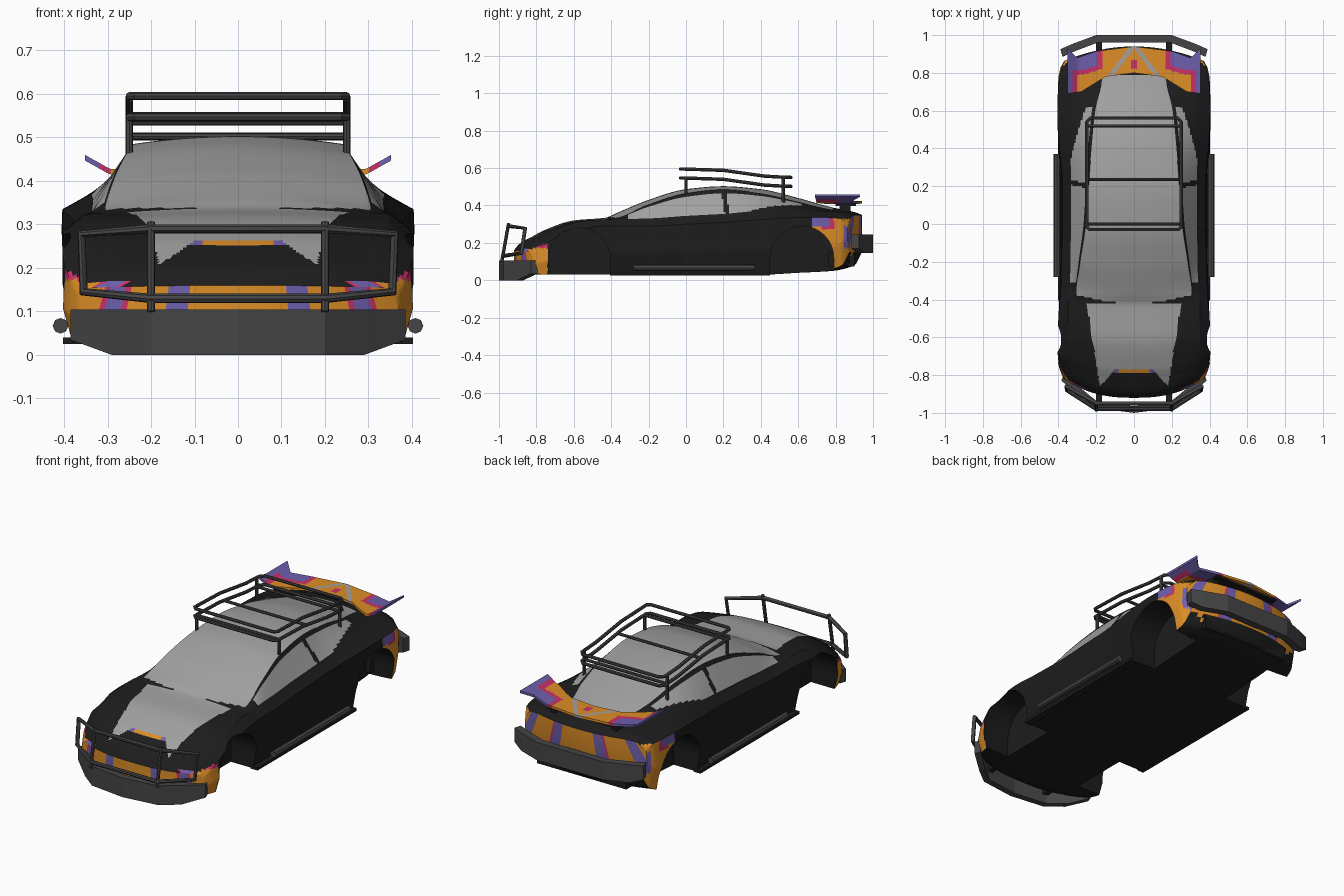
import bpy, bmesh, math

if "Cube" in bpy.data.objects:
    bpy.data.objects.remove(bpy.data.objects["Cube"])

def material(name, rgb):
    m = bpy.data.materials.new(name)
    m.diffuse_color = (*rgb, 1)
    m.use_nodes = True
    m.node_tree.nodes["Principled BSDF"].inputs["Base Color"].default_value = m.diffuse_color
    return m

MATS = [material("black paint", (.012, .012, .012)), material("light grey", (.36, .36, .36)),
        material("dark metal", (.06, .06, .06)), material("orange", (.72, .27, .02)),
        material("purple", (.16, .115, .42)), material("magenta", (.6, .03, .14))]
BLACK, GREY, METAL, ORANGE, PURPLE, PINK = range(6)

def make(name, verts, faces, cols, angle=30):
    me = bpy.data.meshes.new(name)
    me.from_pydata(verts, [], faces)
    ob = bpy.data.objects.new(name, me)
    bpy.context.collection.objects.link(ob)
    for m in (MATS if not isinstance(cols, int) else [MATS[cols]]):
        me.materials.append(m)
    if not isinstance(cols, int):
        me.polygons.foreach_set("material_index", cols)
    bm = bmesh.new()
    bm.from_mesh(me)
    bmesh.ops.recalc_face_normals(bm, faces=bm.faces)
    bm.to_mesh(me)
    bm.free()
    smooth(ob, angle)
    return ob

def smooth(ob, angle=30):
    bpy.ops.object.select_all(action='DESELECT')
    ob.select_set(True)
    bpy.context.view_layer.objects.active = ob
    if angle:
        bpy.ops.object.shade_smooth_by_angle(angle=math.radians(angle))

def box(name, lo, hi, col):
    v = [(x, y, z) for x in (lo[0], hi[0]) for y in (lo[1], hi[1]) for z in (lo[2], hi[2])]
    f = [(0, 1, 3, 2), (4, 6, 7, 5), (0, 4, 5, 1), (2, 3, 7, 6), (0, 2, 6, 4), (1, 5, 7, 3)]
    return make(name, v, f, col, 0)

def tube(name, pts, r, cyclic=False):
    cu = bpy.data.curves.new(name, 'CURVE')
    cu.dimensions = '3D'
    cu.bevel_depth, cu.bevel_resolution, cu.use_fill_caps = r, 2, True
    sp = cu.splines.new('POLY')
    sp.points.add(len(pts) - 1)
    for p, q in zip(sp.points, pts):
        p.co = (*q, 1)
    sp.use_cyclic_u = cyclic
    ob = bpy.data.objects.new(name, cu)
    bpy.context.collection.objects.link(ob)
    cu.materials.append(MATS[METAL])
    smooth(ob, 0)
    bpy.ops.object.convert(target='MESH')
    smooth(bpy.context.object, 40)

def lerp(tab, x):
    for (a, va), (b, vb) in zip(tab, tab[1:]):
        if x <= b:
            return va + (vb - va) * (x - a) / (b - a)
    return tab[-1][1]

# body stations: y, half width, floor, shoulder, belt x, belt z, roof edge x, roof edge z, centre z
ST = [(-.92, .37, .05, .13, .355, .15, .33, .155, .16), (-.89, .39, .035, .17, .35, .19, .25, .195, .195),
      (-.82, .405, .03, .21, .345, .235, .2, .237, .235), (-.76, .41, .03, .24, .345, .265, .2, .267, .267),
      (-.6, .41, .03, .27, .35, .31, .235, .315, .32), (-.43, .40, .03, .29, .35, .325, .25, .327, .335),
      (-.37, .395, .03, .29, .345, .325, .305, .335, .36), (-.2, .39, .03, .29, .34, .325, .285, .405, .43),
      (0, .385, .03, .30, .34, .335, .255, .465, .487), (.2, .385, .03, .31, .34, .345, .24, .485, .503),
      (.4, .40, .03, .325, .345, .365, .225, .465, .487), (.6, .41, .04, .335, .33, .375, .205, .42, .44),
      (.78, .405, .05, .335, .31, .37, .17, .38, .39), (.90, .39, .08, .33, .31, .36, .2, .365, .365),
      (.94, .37, .15, .30, .32, .34, .27, .348, .35)]

def station(y):
    # smooth monotone interpolation between stations
    i = max(j for j in range(len(ST) - 1) if ST[j][0] <= y + 1e-6)
    a, b = ST[i], ST[i + 1]
    h = b[0] - a[0]
    t = (y - a[0]) / h
    def tangent(k, j):
        if k in (0, len(ST) - 1):
            k0 = min(k, len(ST) - 2)
            return (ST[k0 + 1][j] - ST[k0][j]) / (ST[k0 + 1][0] - ST[k0][0])
        p, q, r = ST[k - 1], ST[k], ST[k + 1]
        s0, s1 = (q[j] - p[j]) / (q[0] - p[0]), (r[j] - q[j]) / (r[0] - q[0])
        return 2 * s0 * s1 / (s0 + s1) if s0 * s1 > 0 else 0
    return [a[j] * (2*t**3 - 3*t*t + 1) + b[j] * (3*t*t - 2*t**3)
            + h * (tangent(i, j) * (t**3 - 2*t*t + t) + tangent(i + 1, j) * (t**3 - t*t)) for j in range(1, 9)]

SEG = (26, 10, 10, 5, 14, 27)
N = sum(SEG)

def section(y):
    w, zb, zs, xg, zg, wr, z5, zr = station(y)
    key = [(0, zb), (w * .94, zb), (w, zb + .45 * (zs - zb)), (w * .985, zs), (xg, zg), (wr, z5), (0, zr)]
    out = []
    for n, (p, q) in zip(SEG, zip(key, key[1:])):
        for i in range(n):
            x = p[0] + (q[0] - p[0]) * i / n
            z = p[1] + (q[1] - p[1]) * i / n
            if q is key[-1]:
                z = zr - (zr - z5) * (x / wr) ** 2
            out.append((x, z))
    out.append(key[-1])
    res = []
    for x, z in out:  # plan curve of nose and tail
        d = .12 * min(1, max(0, (-.5 - y) / .4)) * (x / .4) ** 2.5
        d -= .09 * min(1, max(0, (y - .6) / .34)) * (x / .4) ** 2
        res.append((x, y + d, z))
    return res

# colour rule for windows, hood and patterned ends
def body_colour(x, y, z, u):
    x = abs(x)
    if u < 26 and -.9 < y < .88:
        return BLACK
    if u > 51 and -.87 < y < -.42 and x < .25 + .16 * (y + .42) and y > -.77 - max(0, x - .1) * 1.15:
        return GREY
    if u > 65 and -.42 + .5 * x * x < y < .785:
        return GREY
    if 51 < u < 65 and -.31 < y < .62 and abs(y - .21 + .15 * (z - .42)) > .013:
        t = (u - 51) / 14
        if .1 + max(0, y - .35) * 1.8 < t < .87:
            return GREY
    if x < .11 and -.80 < y < -.765 and z > .25:
        return ORANGE if x < .08 else PURPLE
    if y < -.74 and z < lerp([(0, .16), (.34, .165), (.4, .2)], x):
        if x > .35:
            return PINK if z > .172 else ORANGE
        for lim, c in ((.11, ORANGE), (.17, PURPLE), (.25, ORANGE), (.27, PINK), (.31, PURPLE), (.325, PINK)):
            if x < lim:
                return c
        return ORANGE
    if y > .67 and .06 < z < .33 and u < 52:
        if z < .15 and x < .28:
            return BLACK
        if y < .77 and z > .29:
            return PURPLE
        if y < .79 and z > .28:
            return PINK
        if .1 < x < .16 or (.3 < x and y > .845 and .17 < z < .29):
            return PURPLE
        return PINK if .16 < x < .18 else ORANGE
    return BLACK

def car_body():
    ys = [-.92 + .01 * i for i in range(187)]
    V, F, C = [], [], []
    R = 2 * N
    for y in ys:
        s = section(y)
        V += s + [(-x, yy, z) for x, yy, z in s[N - 1:0:-1]]
    def add(f, u):
        f = list(dict.fromkeys(f))
        c = [sum(V[i][k] for i in f) / len(f) for k in range(3)]
        F.append(f)
        C.append(body_colour(*c, u))
    for i in range(len(ys) - 1):
        for r in range(R):
            q = (r + 1) % R
            add([i*R + r, i*R + q, (i+1)*R + q, (i+1)*R + r], r + .5 if r < N else R - r - .5)
    for base in (0, (len(ys) - 1) * R):
        for k in range(N // 2):
            loop = (k, k + 1, N - k - 1, N - k)
            add([base + j for j in loop], 40)
            add([base + (R - j) % R for j in loop], 40)
    return make("car_body", V, F, C)

body = car_body()

# wheel arch cutters
V, F = [], []
for cy, cz, r in ((-.57, .115, .165), (.62, .12, .17)):
    prof = [(cy + r, -.1)] + [(cy + r * math.cos(math.pi * i / 28), cz + r * math.sin(math.pi * i / 28))
                              for i in range(29)] + [(cy - r, -.1)]
    n = len(prof)
    for s in (-1, 1):
        b = len(V)
        V += [(s * .24, *p) for p in prof] + [(s * .5, *p) for p in prof]
        F += [[b + i, b + (i+1) % n, b + n + (i+1) % n, b + n + i] for i in range(n)]
        F += [list(range(b, b + n)), list(range(b + n, b + 2*n))]
cutter = make("wheel_arch_cutter", V, F, BLACK, 0)
cutter.hide_render = True
mod = body.modifiers.new("arches", 'BOOLEAN')
mod.operation, mod.solver, mod.object = 'DIFFERENCE', 'EXACT', cutter
smooth(body, 0)
bpy.ops.object.modifier_apply(modifier="arches")
smooth(body, 30)
bpy.data.objects.remove(cutter)

# rear wing with raised tips
def wing_colour(x, y):
    x = abs(x)
    if x < .018 and .82 < y < .87:
        return PINK
    if abs(x - (.95 - y) * .75) < .014 and x < .13:
        return GREY
    d = min(x - .17, y - .79 - max(0, .27 - x) * .3)
    d = max(d, x - .30)
    return PURPLE if d > .025 else PINK if d > 0 else ORANGE

V, F, C = [], [], []
NX, NY = 84, 24
for top in (0, 1):
    for i in range(NX + 1):
        x = -.352 + .704 * i / NX
        a = abs(x)
        y0 = lerp([(0, .80), (.15, .78), (.28, .70), (.352, .69)], a)
        y1 = lerp([(0, .94), (.2, .915), (.3, .88), (.352, .93)], a)
        z = lerp([(0, .41), (.2, .408), (.295, .415), (.352, .447)], a) + .013 * top
        V += [(x, y0 + (y1 - y0) * j / NY, z) for j in range(NY + 1)]
H = (NX + 1) * (NY + 1)
for i in range(NX):
    for j in range(NY):
        q = [i*(NY+1) + j, (i+1)*(NY+1) + j, (i+1)*(NY+1) + j + 1, i*(NY+1) + j + 1]
        for f in (q, [k + H for k in q]):
            F.append(f)
            C.append(wing_colour(V[q[0]][0] / 2 + V[q[2]][0] / 2, V[q[0]][1] / 2 + V[q[2]][1] / 2))
rim = [i*(NY+1) for i in range(NX)] + [NX*(NY+1) + j for j in range(NY)]
rim += [i*(NY+1) + NY for i in range(NX, 0, -1)] + list(range(NY, 0, -1))
for a, b in zip(rim, rim[1:] + rim[:1]):
    F.append([a, b, b + H, a + H])
    C.append(wing_colour(V[a][0], V[a][1]))
make("rear_wing", V, F, C)
box("wing_base", (-.2, .80, .398), (.2, .91, .411), BLACK)

# steel bumpers: outline points (x, y, low z, high z), mirrored
def bumper(name, half, depth):
    pts = [(-x, y, a, b) for x, y, a, b in half] + [p for p in reversed(half) if p[0] > 0]
    V, F = [], []
    for x, y, a, b in pts:
        V += [(x, y, a), (x, y, b), (x * .97, y + depth, b), (x * .97, y + depth, a)]
    for i in range(len(pts) - 1):
        F += [[4*i + k, 4*i + (k+1) % 4, 4*i + 4 + (k+1) % 4, 4*i + 4 + k] for k in range(4)]
    F += [[0, 1, 2, 3], [len(V) - 4 + k for k in range(4)]]
    make(name, V, F, METAL, 0)

bumper("front_bumper", [(.385, -.83, .035, .105), (.29, -.905, 0, .105), (.2, -.975, 0, .105), (0, -1, 0, .105)], .035)
bumper("rear_bumper", [(.39, .925, .17, .245), (.33, .952, .147, .245), (.2, 1, .147, .245), (0, 1, .147, .245)], -.04)

# front guard
tube("front_guard", [(-.36, -.86, .278), (-.2, -.95, .29), (.2, -.95, .29), (.36, -.86, .278),
                     (.355, -.88, .145), (.2, -.98, .13), (-.2, -.98, .13), (-.355, -.88, .145)], .011, True)

# roof rack: two hoops and three cross bars
for nm, dz in (("upper", 0), ("lower", -.048)):
    side = [(.235, -.03, .595), (.25, -.015, .595), (.25, .2, .588), (.25, .42, .557), (.25, .54, .55), (.23, .562, .55)]
    side = [(x, y, z + dz) for x, y, z in side]
    tube("rack_%s_hoop" % nm, side + [(-x, y, z) for x, y, z in reversed(side)], .009, True)
for y, z in ((0, .545), (.235, .535), (.52, .502)):
    tube("rack_cross_bar", [(-.25, y, z), (.25, y, z)], .008)

for s, side in ((-1, "left"), (1, "right")):
    tube(side + "_guard_upright", [(s * .2, -.948, .306), (s * .2, -.985, .1)], .009)
    tube(side + "_rack_front_post", [(s * .25, 0, .45), (s * .25, 0, .547)], .009)
    tube(side + "_rack_rear_post", [(s * .25, .52, .40), (s * .25, .52, .55)], .009)
    tube(side + "_step_bar", [(s * .408, -.28, .067), (s * .408, .37, .067)], .018)
    xs = sorted((s * .36, s * .402))
    box(side + "_sill", (xs[0], -.405, .025), (xs[1], .45, .04), BLACK)
    xs = sorted((s * .17, s * .2))
    box(side + "_wing_post", (xs[0], .82, .35), (xs[1], .88, .402), BLACK)
    box(side + "_rear_bumper_mount", (xs[0], .88, .175), (xs[1], .97, .22), BLACK)
    box(side + "_front_bumper_mount", (xs[0], -.95, .05), (xs[1], -.86, .09), BLACK)
# rear diffuser
box("rear_diffuser", (-.27, .76, .075), (.27, .9, .15), BLACK)
